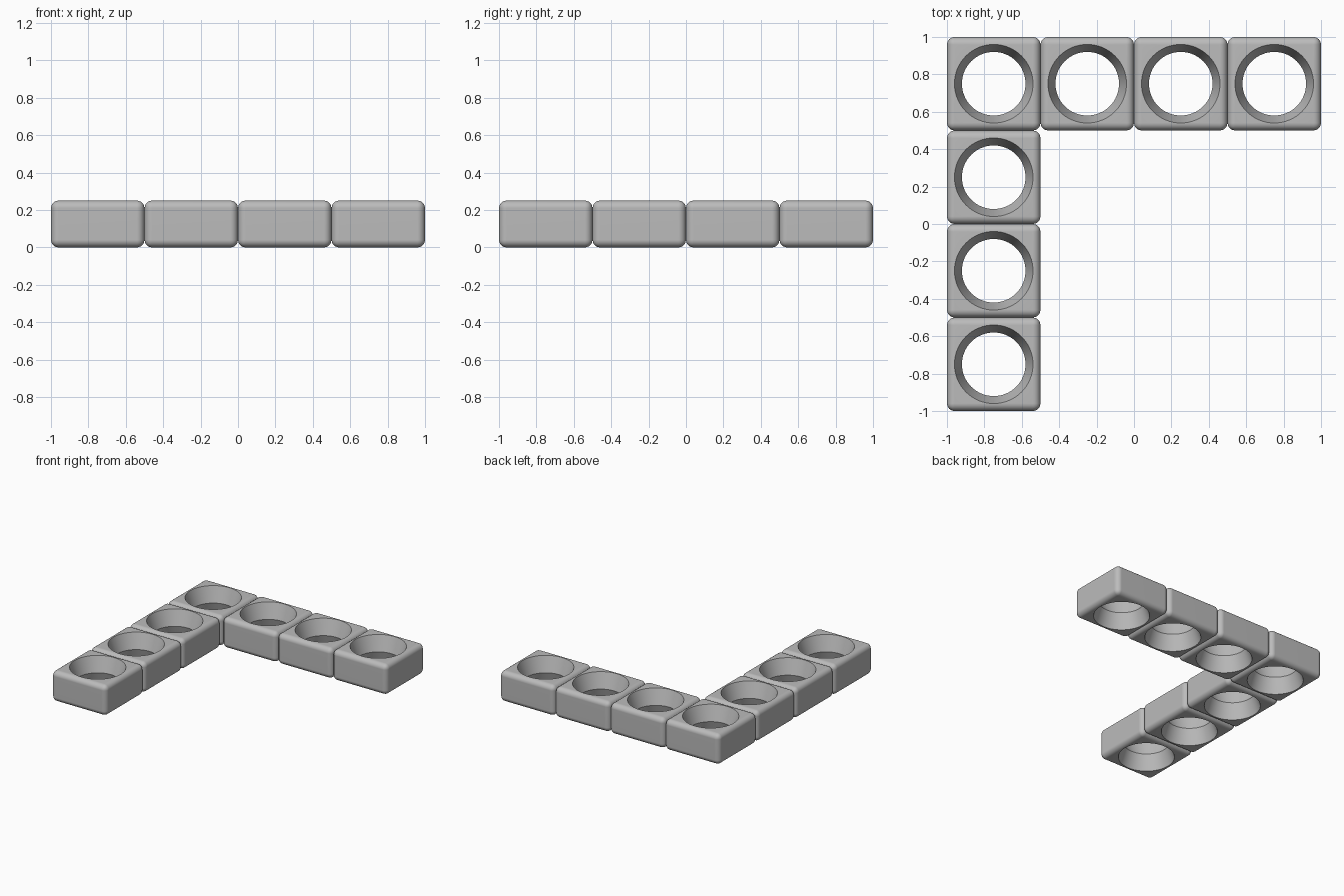
import bpy, bmesh, math

cube = bpy.data.objects.get("Cube")
if cube:
    bpy.data.objects.remove(cube, do_unlink=True)

PITCH, WIDTH, HEIGHT, ROUND = 0.5, 0.499, 0.25, 0.04
RIM, WAIST, SIDES = 0.21, 0.17, 64

grey = bpy.data.materials.new("grey")
grey.use_nodes = True
colour = (0.5, 0.5, 0.5, 1)
grey.diffuse_color = colour
grey.node_tree.nodes["Principled BSDF"].inputs["Base Color"].default_value = colour


def add_object(name, mesh, location=(0, 0, 0)):
    obj = bpy.data.objects.new(name, mesh)
    obj.location = location
    bpy.context.collection.objects.link(obj)
    return obj


def mesh_from(bm, name):
    bmesh.ops.recalc_face_normals(bm, faces=bm.faces)
    mesh = bpy.data.meshes.new(name)
    bm.to_mesh(mesh)
    bm.free()
    return mesh


# Rounded block
bm = bmesh.new()
bmesh.ops.create_cube(bm, size=1)
bmesh.ops.scale(bm, vec=(WIDTH, WIDTH, HEIGHT), verts=bm.verts)
bmesh.ops.bevel(bm, geom=bm.edges[:], offset=ROUND, segments=6,
                profile=0.5, affect='EDGES')
master = add_object("block_master", mesh_from(bm, "block"))
master.data.materials.append(grey)

# Hourglass cutter: two cones meeting at the waist, run past both faces
bm = bmesh.new()
half = HEIGHT / 2
over = 0.02
wide = RIM + over * (RIM - WAIST) / half
rings = []
for z, r in ((-half - over, wide), (0, WAIST), (half + over, wide)):
    rings.append([bm.verts.new((r * math.cos(a), r * math.sin(a), z))
                  for a in (i * math.tau / SIDES for i in range(SIDES))])
for low, high in zip(rings, rings[1:]):
    for i in range(SIDES):
        j = (i + 1) % SIDES
        bm.faces.new((low[i], low[j], high[j], high[i]))
bm.faces.new(rings[0])
bm.faces.new(rings[-1])
cutter = add_object("hole_cutter", mesh_from(bm, "hole_cutter"))
cutter.data.materials.append(grey)

# Cut the hole once and keep the result as the shared block mesh
cut = master.modifiers.new("hole", 'BOOLEAN')
cut.operation = 'DIFFERENCE'
cut.solver = 'EXACT'
cut.object = cutter
bpy.context.view_layer.update()
graph = bpy.context.evaluated_depsgraph_get()
block_mesh = bpy.data.meshes.new_from_object(master.evaluated_get(graph))
block_mesh.name = "holed_block"
bpy.data.objects.remove(master, do_unlink=True)
bpy.data.objects.remove(cutter, do_unlink=True)

# L-shaped row: four blocks along the back, three more down the side
edge = 1.5 * PITCH
places = [("back_block", -edge + i * PITCH, edge) for i in range(4)]
places += [("side_block", -edge, edge - i * PITCH) for i in range(1, 4)]
blocks = [add_object(f"{name}_{n + 1}", block_mesh, (x, y, half))
          for n, (name, x, y) in enumerate(places)]

# Smooth rounding with crisp hole rims and flat faces
bpy.ops.object.select_all(action='DESELECT')
blocks[0].select_set(True)
bpy.context.view_layer.objects.active = blocks[0]
bpy.ops.object.shade_smooth_by_angle(angle=math.radians(28))
for block in blocks:
    weighted = block.modifiers.new("flat_faces", 'WEIGHTED_NORMAL')
    weighted.keep_sharp = True
